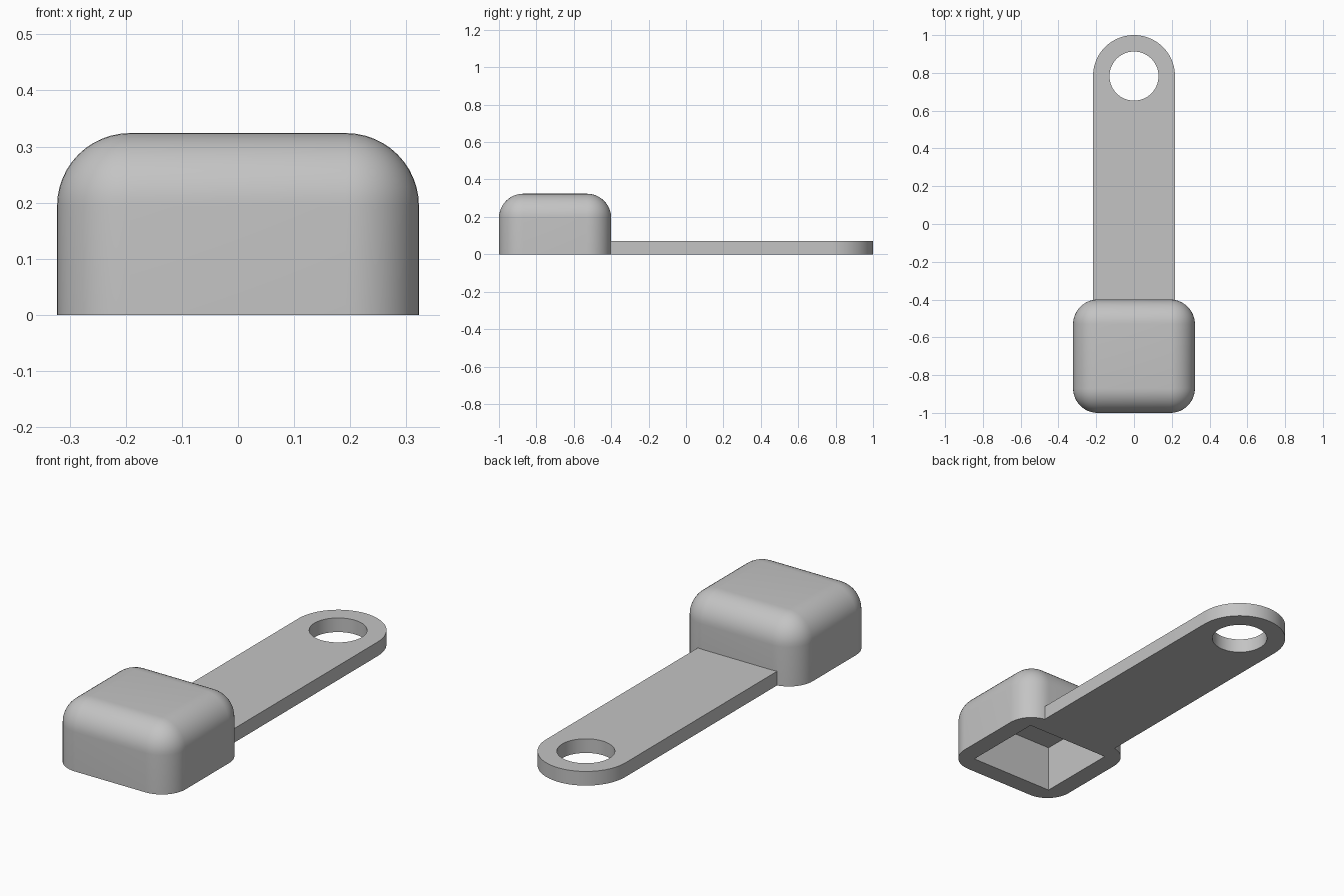
import bpy, bmesh
from math import sin, cos, pi, radians

cube = bpy.data.objects.get("Cube")
if cube:
    bpy.data.objects.remove(cube, do_unlink=True)

WIDTH, DEPTH, HEIGHT = 0.645, 0.60, 0.324
CUP_Y, ROUND, WALL = -0.70, 0.13, 0.092
GRIP_HALF, GRIP_THICK, HOLE = 0.217, 0.07, 0.13
END_Y = 1.0 - GRIP_HALF

grey = bpy.data.materials.new("light grey plastic")
grey.use_nodes = True
colour = (0.55, 0.55, 0.55, 1)
grey.diffuse_color = colour
grey.node_tree.nodes["Principled BSDF"].inputs["Base Color"].default_value = colour


def make(name, bm):
    bmesh.ops.recalc_face_normals(bm, faces=bm.faces)
    mesh = bpy.data.meshes.new(name)
    bm.to_mesh(mesh)
    bm.free()
    mesh.materials.append(grey)
    obj = bpy.data.objects.new(name, mesh)
    bpy.context.collection.objects.link(obj)
    return obj


def box(width, depth, bottom, top):
    bm = bmesh.new()
    bmesh.ops.create_cube(bm, size=1)
    for v in bm.verts:
        v.co.x *= width
        v.co.y = v.co.y * depth + CUP_Y
        v.co.z = top if v.co.z > 0 else bottom
    return bm


def prism(points, bottom, top):
    bm = bmesh.new()
    face = bm.faces.new([bm.verts.new((x, y, bottom)) for x, y in points])
    new = bmesh.ops.extrude_face_region(bm, geom=[face])["geom"]
    for v in new:
        if isinstance(v, bmesh.types.BMVert):
            v.co.z = top
    return bm


def arc(radius, sweep, steps):
    return [(radius * cos(sweep * i / steps), END_Y + radius * sin(sweep * i / steps))
            for i in range(steps + 1)]


def combine(target, tool, operation):
    tool.hide_render = True
    mod = target.modifiers.new(operation.title(), "BOOLEAN")
    mod.operation, mod.solver, mod.object = operation, "EXACT", tool
    bpy.ops.object.select_all(action="DESELECT")
    bpy.context.view_layer.objects.active = target
    target.select_set(True)
    bpy.ops.object.modifier_apply(modifier=mod.name)
    bpy.data.objects.remove(tool, do_unlink=True)


# Cup: box with every edge rounded except the flat rim
bm = box(WIDTH, DEPTH, 0, HEIGHT)
edges = [e for e in bm.edges if max(v.co.z for v in e.verts) > 0.1]
bmesh.ops.bevel(bm, geom=edges, offset=ROUND, segments=12, profile=0.5,
                affect="EDGES", clamp_overlap=True)
scoop = make("scoop", bm)

# Flat handle with a round end, joined into the cup wall
inner_y = CUP_Y + DEPTH / 2 - WALL / 2
outline = arc(GRIP_HALF, pi, 40) + [(-GRIP_HALF, inner_y), (GRIP_HALF, inner_y)]
combine(scoop, make("handle", prism(outline, 0, GRIP_THICK)), "UNION")

# Hanging hole
hole = arc(HOLE, 2 * pi, 56)[:-1]
combine(scoop, make("hole_cutter", prism(hole, -0.1, 0.2)), "DIFFERENCE")

# Square-cornered cavity open at the rim
cavity = box(WIDTH - 2 * WALL, DEPTH - 2 * WALL, -0.1, HEIGHT - WALL)
combine(scoop, make("cavity_cutter", cavity), "DIFFERENCE")

bpy.ops.object.shade_smooth_by_angle(angle=radians(30))
